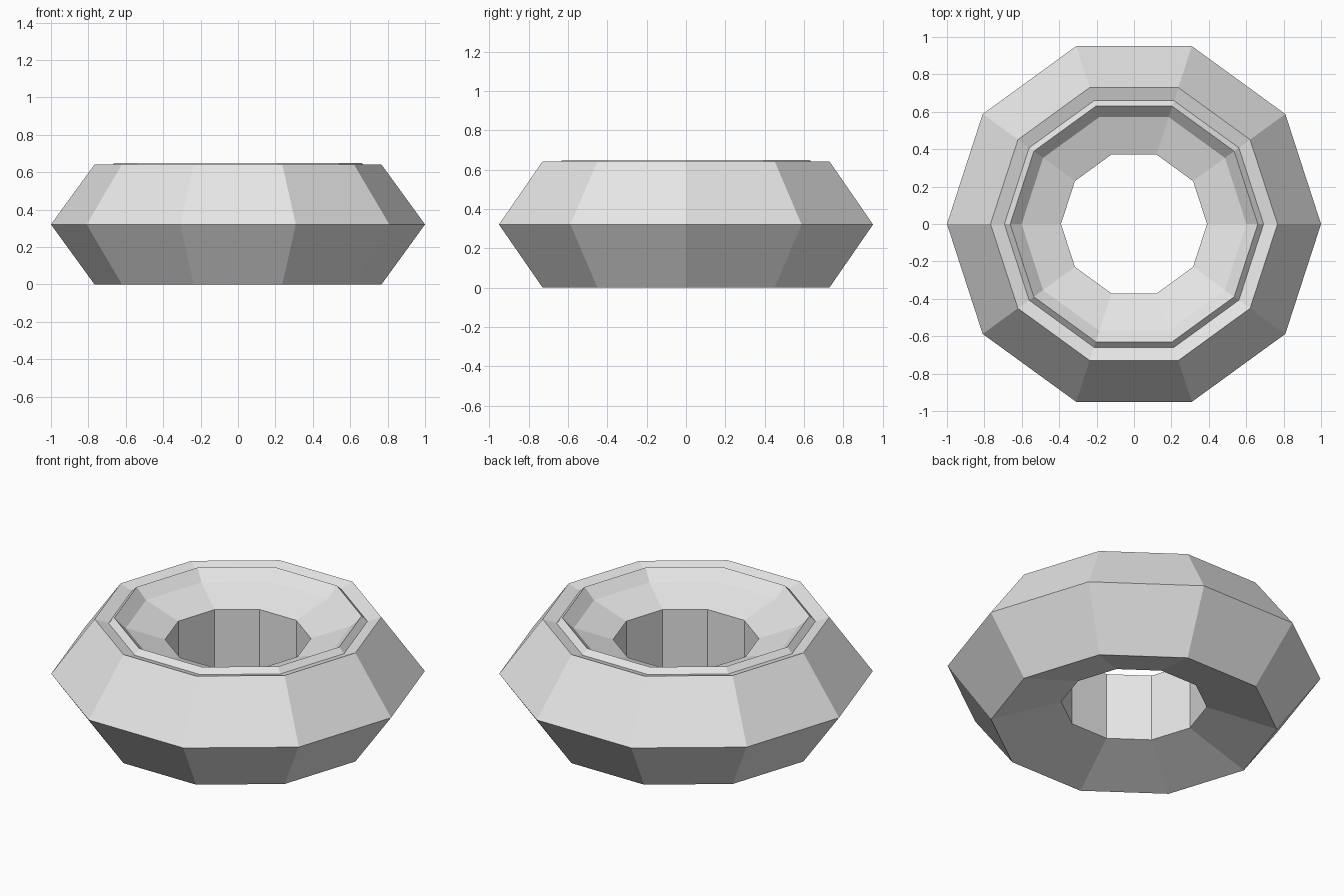
import bpy
import bmesh
from math import cos, sin, tau, radians

if "Cube" in bpy.data.objects:
    bpy.data.objects.remove(bpy.data.objects["Cube"])

SIDES = 10

grey = bpy.data.materials.new("light_grey")
grey.diffuse_color = (0.8, 0.8, 0.8, 1)
grey.use_nodes = True
grey.node_tree.nodes["Principled BSDF"].inputs["Base Color"].default_value = grey.diffuse_color


def ring(name, major, minor, sections, z, squash=1.0):
    """Faceted ring: a regular polygon section swept round a decagon."""
    bm = bmesh.new()
    loops = []
    for i in range(SIDES):
        a = tau * i / SIDES
        loop = []
        for j in range(sections):
            b = tau * j / sections
            r = major + minor * cos(b)
            loop.append(bm.verts.new((r * cos(a), r * sin(a), z + minor * squash * sin(b))))
        loops.append(loop)
    for i in range(SIDES):
        p, q = loops[i], loops[(i + 1) % SIDES]
        for j in range(sections):
            k = (j + 1) % sections
            bm.faces.new((p[j], q[j], q[k], p[k]))
    bmesh.ops.recalc_face_normals(bm, faces=bm.faces)
    mesh = bpy.data.meshes.new(name)
    bm.to_mesh(mesh)
    bm.free()
    mesh.materials.append(grey)
    obj = bpy.data.objects.new(name, mesh)
    bpy.context.collection.objects.link(obj)
    return obj


# Main body: five-sided section, pointed outwards, vertical wall inside
minor = 0.337
half_height = minor * sin(radians(72))
ring("ring_body", 1 - minor, minor, 5, half_height)

# Raised lip: diamond section half sunk into the top slope
ring("raised_lip", 0.662, 0.1, 4, 0.548)
